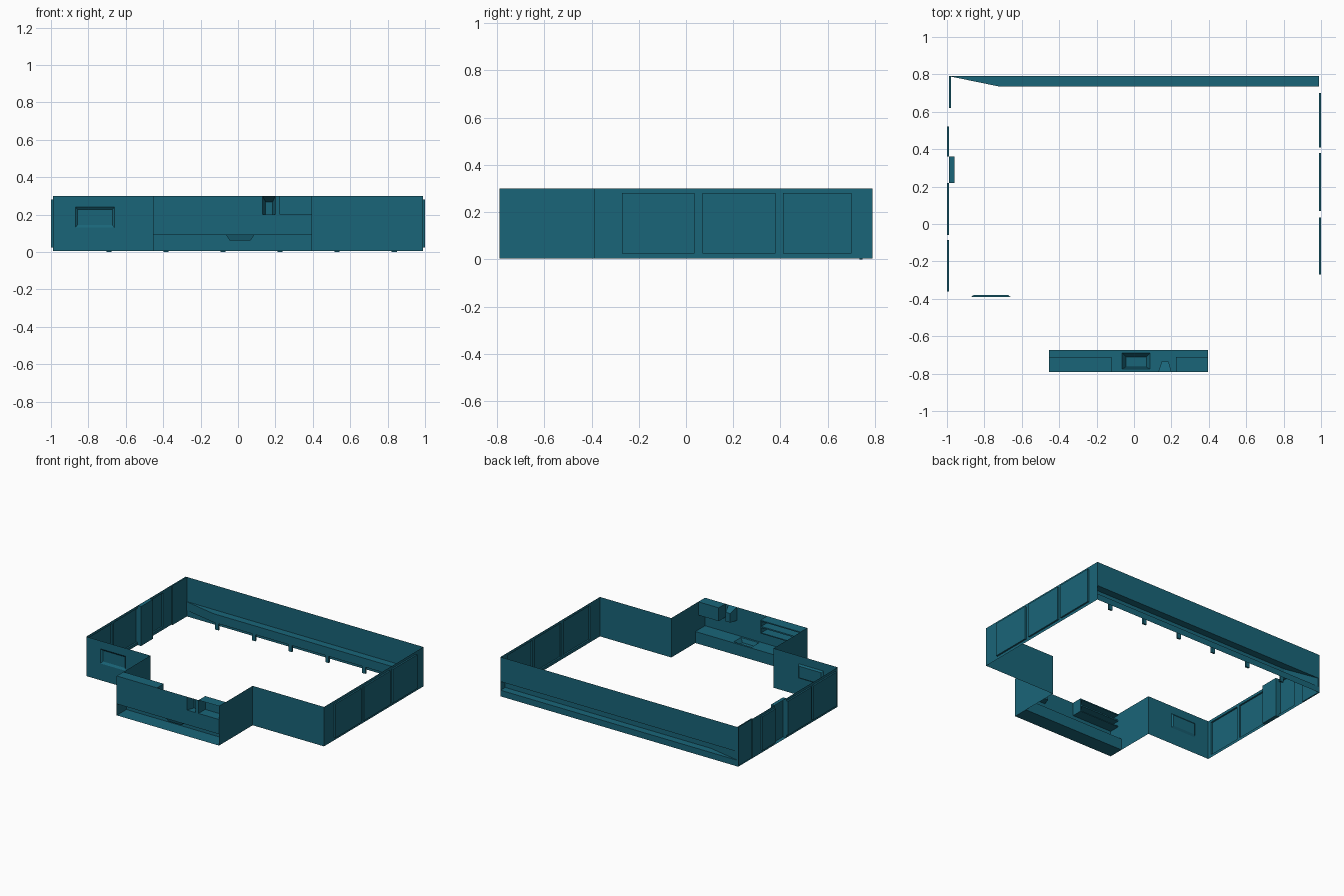
import bpy

if "Cube" in bpy.data.objects:
    bpy.data.objects.remove(bpy.data.objects["Cube"])

XL, XR, YB, YF, YM = -0.988, 0.988, 0.79, -0.79, -0.39
BL, BR = -0.455, 0.395          # bay sides
Z0, H = 0.004, 0.30

mat = bpy.data.materials.new("teal")
mat.diffuse_color = (0.01, 0.13, 0.19, 1)
mat.use_nodes = True
mat.node_tree.nodes["Principled BSDF"].inputs["Base Color"].default_value = mat.diffuse_color


def add_mesh(name, verts, faces):
    me = bpy.data.meshes.new(name)
    me.from_pydata(verts, [], faces)
    me.materials.append(mat)
    ob = bpy.data.objects.new(name, me)
    bpy.context.collection.objects.link(ob)
    return ob


def sheet(name, place, u0, u1, v0, v1, recesses=()):
    """Thin sheet with pushed-in pockets: (outer rect, inner rect or None, depth, skipped sides)."""
    verts, faces = [], []

    def quad(*pts):
        n = len(verts)
        verts.extend(place(*p) for p in pts)
        faces.append((n, n + 1, n + 2, n + 3))

    us = sorted({u0, u1, *[u for r in recesses for u in r[0][:2]]})
    vs = sorted({v0, v1, *[v for r in recesses for v in r[0][2:]]})
    for a, b in zip(us, us[1:]):
        for c, d in zip(vs, vs[1:]):
            mu, mv = (a + b) / 2, (c + d) / 2
            if not any(r[0][0] < mu < r[0][1] and r[0][2] < mv < r[0][3] for r in recesses):
                quad((a, c, 0), (b, c, 0), (b, d, 0), (a, d, 0))
    for outer, inner, depth, skip in recesses:
        a, b, c, d = outer
        e, f, g, h = inner or outer
        o = [(a, c, 0), (b, c, 0), (b, d, 0), (a, d, 0)]
        i = [(e, g, depth), (f, g, depth), (f, h, depth), (e, h, depth)]
        quad(*i)
        for k in range(4):
            if k not in skip:
                quad(o[k], o[(k + 1) % 4], i[(k + 1) % 4], i[k])
    return add_mesh(name, verts, faces)


def box(name, x0, x1, y0, y1, z0, z1):
    v = [(x, y, z) for z in (z0, z1) for x, y in ((x0, y0), (x1, y0), (x1, y1), (x0, y1))]
    f = [(3, 2, 1, 0), (4, 5, 6, 7)] + [(k, (k + 1) % 4, (k + 1) % 4 + 4, k + 4) for k in range(4)]
    return add_mesh(name, v, f)


# back wall with long ledge pocket, tapered at its left end
sheet("back_wall", lambda u, v, d: (u, YB - d, v), XL, XR, Z0, H,
      [((XL, XR, 0.05, 0.115), (-0.72, XR, 0.05, 0.115), 0.055, ())])

# posts under the ledge
for k in range(6):
    x = -0.69 + 0.305 * k
    box("ledge_post", x - 0.014, x + 0.014, 0.735, 0.748, 0, 0.05)

# right wall with three window panels pushed outward
sheet("right_wall", lambda u, v, d: (XR + d, u, v), YM, YB, Z0, H,
      [((a, b, 0.025, 0.28), None, 0.012, ())
       for a, b in ((-0.27, 0.035), (0.07, 0.38), (0.41, 0.70))])

# left wall: panels outward, pillar and end step inward
sheet("left_wall", lambda u, v, d: (XL - d, u, v), YM, YB, Z0, H,
      [((a, b, 0.025, 0.28), None, 0.012, ())
       for a, b in ((-0.36, -0.085), (-0.06, 0.22), (0.36, 0.52))]
      + [((0.22, 0.36, Z0, H), None, -0.028, ()),
         ((0.62, YB, Z0, H), None, -0.01, ())])

# front walls either side of the bay
sheet("front_left_wall", lambda u, v, d: (u, YM + d, v), XL, BL, Z0, H,
      [((-0.87, -0.66, 0.13, 0.24), (-0.858, -0.672, 0.145, 0.228), 0.01, ())])
sheet("front_right_wall", lambda u, v, d: (u, YM, v), BR, XR, Z0, H)

# bay side walls
for name, x in (("bay_left_wall", BL), ("bay_right_wall", BR)):
    sheet(name, lambda u, v, d, x=x: (x, u, v), YF, YM, Z0, H)

# bay front wall: counter base, hood and cabinet pushed inward
sheet("bay_front_wall", lambda u, v, d: (u, YF + d, v), BL, BR, Z0, H,
      [((BL, BR, Z0, 0.09), None, 0.115, (2,)),
       ((0.13, 0.20, 0.20, H), (0.148, 0.185, 0.20, 0.268), 0.055, ()),
       ((0.225, BR, 0.20, H), None, 0.08, ())])

# countertop with tapered sink
sheet("countertop", lambda u, v, d: (u, v, 0.09 - d), BL, BR, YF, YF + 0.115,
      [((-0.063, 0.086, -0.775, -0.69), (-0.043, 0.066, -0.765, -0.71), 0.03, ())])

# open wall shelves
for z0, z1 in ((0.20, 0.207), (0.245, 0.255), (0.292, H)):
    box("shelf_board", BL, -0.12, YF, YF + 0.08, z0, z1)
box("shelf_side", -0.128, -0.12, YF, YF + 0.08, 0.20, H)
